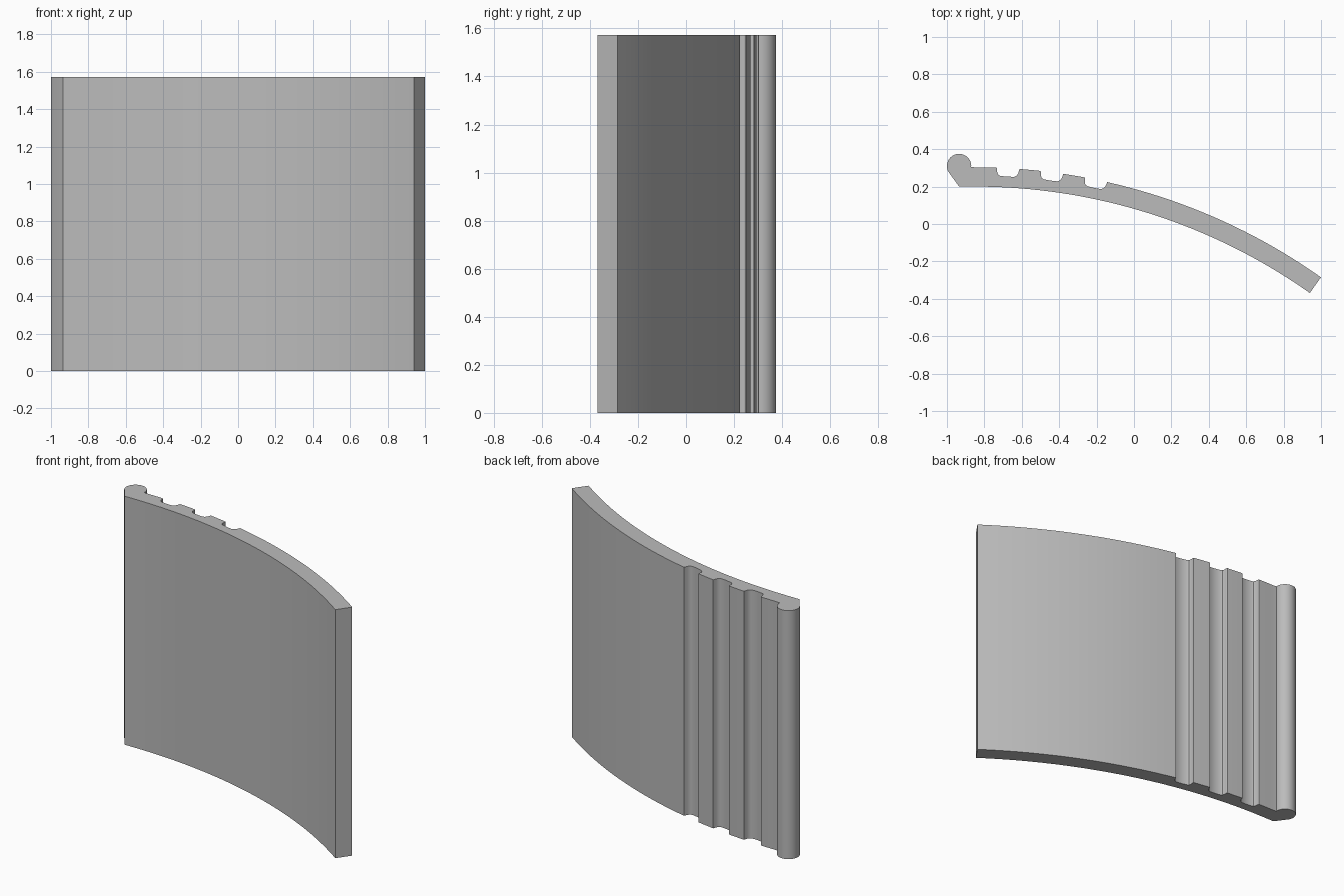
import bpy
import bmesh
from math import sin, cos, asin, radians
from mathutils import Vector

cube = bpy.data.objects.get("Cube")
if cube:
    bpy.data.objects.remove(cube, do_unlink=True)

HEIGHT = 1.573
INNER, OUTER = 3.1, 3.203          # radii of the curved wall
CENTRE = Vector((-0.85, 0.2 - INNER))
END = asin(1.79 / INNER)           # angle at the far end


def on_arc(radius, angle):
    return CENTRE + radius * Vector((sin(angle), cos(angle)))


def arc(radius, start, end, steps):
    return [on_arc(radius, start + (end - start) * i / steps) for i in range(steps + 1)]


# Front face: short flat lead-in, then the long curve
profile = [Vector((-0.935, 0.2))] + arc(INNER, 0, END, 32)

# Back face: curve from the far end to the last groove
groove_starts = [0.115 / OUTER, 0.351 / OUTER, 0.590 / OUTER]
groove_width = 0.123 / OUTER
groove = [(0, 0), (0.003, 0.004), (0.005, 0.026), (0.011, 0.037), (0.022, 0.043),
          (0.06, 0.045), (0.097, 0.044), (0.110, 0.037), (0.118, 0.024), (0.123, 0)]
edge = END
for start in reversed(groove_starts):
    stop = start + groove_width
    profile += arc(OUTER, edge, stop, max(3, int((edge - stop) * 55)))[:-1]
    profile += [on_arc(OUTER - depth, start + s / OUTER) for s, depth in reversed(groove)]
    edge = start - 0.0001
profile += arc(OUTER, edge, 0, 3)

# Rounded bead closing the near end
bead = Vector((-0.935, 0.31))
for i in range(29):
    a = radians(-5 + 213 * i / 28)
    profile.append(bead + 0.065 * Vector((cos(a), sin(a))))

# Extrude the outline into the panel
bm = bmesh.new()
base = bm.faces.new([bm.verts.new((p.x, p.y, 0)) for p in profile])
top = bmesh.ops.extrude_face_region(bm, geom=[base], use_keep_orig=True)
bmesh.ops.translate(bm, vec=(0, 0, HEIGHT),
                    verts=[v for v in top["geom"] if isinstance(v, bmesh.types.BMVert)])
bmesh.ops.recalc_face_normals(bm, faces=bm.faces)
mesh = bpy.data.meshes.new("curved_grooved_panel")
bm.to_mesh(mesh)
bm.free()
panel = bpy.data.objects.new("curved_grooved_panel", mesh)
bpy.context.collection.objects.link(panel)

# Plain grey finish
grey = bpy.data.materials.new("light_grey")
grey.use_nodes = True
colour = (0.5, 0.5, 0.5, 1)
grey.diffuse_color = colour
grey.node_tree.nodes["Principled BSDF"].inputs["Base Color"].default_value = colour
mesh.materials.append(grey)

bpy.context.view_layer.objects.active = panel
panel.select_set(True)
bpy.ops.object.shade_smooth_by_angle(angle=radians(30))
